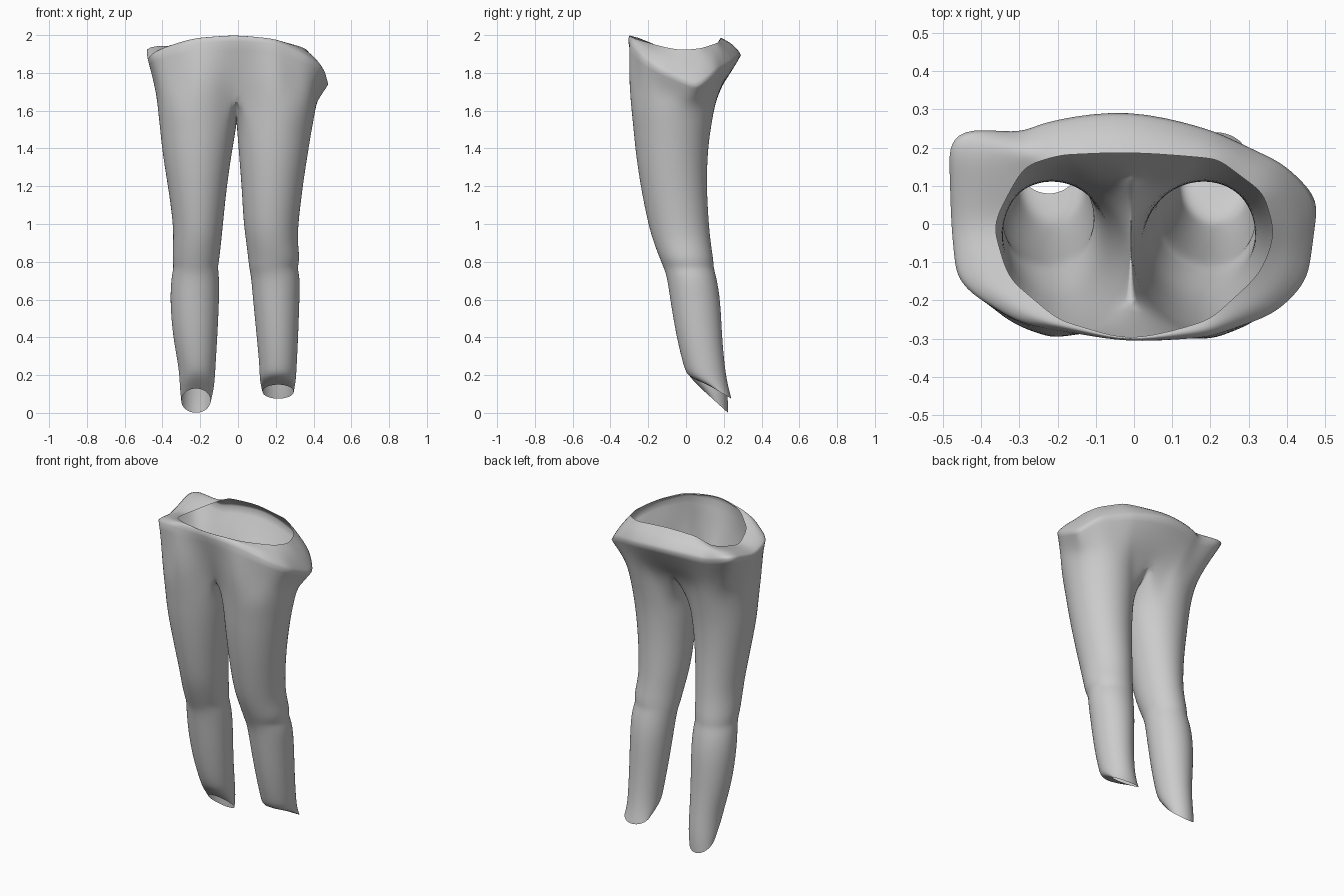
import bpy, bmesh
from math import sin, cos, atan2, pi

N = 24                 # points round each leg
SEAM = range(9, 16)    # leg points that form the shared crotch seam
CY = -0.04             # centre used for sorting the waist rings
GROW = 1.012           # makes up for the shrink of the smoothing

# leg sections: z, inner/outer x of left leg, inner/outer x of right leg, front y, back y
LEGS = [
    (0.24, 0.12, 0.312, 0.115, 0.310, -0.010, 0.205),
    (0.40, 0.11, 0.345, 0.10, 0.318, -0.050, 0.190),
    (0.60, 0.10, 0.360, 0.08, 0.325, -0.083, 0.182),
    (0.72, 0.10, 0.352, 0.07, 0.328, -0.100, 0.160),
    (0.77, 0.108, 0.340, 0.06, 0.312, -0.118, 0.145),
    (0.81, 0.10, 0.346, 0.055, 0.328, -0.135, 0.145),
    (0.90, 0.09, 0.343, 0.045, 0.315, -0.170, 0.130),
    (1.00, 0.08, 0.342, 0.03, 0.318, -0.200, 0.120),
    (1.20, 0.06, 0.370, 0.02, 0.342, -0.240, 0.108),
    (1.38, 0.033, 0.400, 0.005, 0.370, -0.266, 0.114),
    (1.49, 0.014, 0.410, -0.003, 0.388, -0.276, 0.128),
]
# hems per leg: front z, back z, inner x, outer x, front y, back y
HEMS = {
    -1: [(0.13, 0.00, 0.145, 0.300, 0.080, 0.222), (0.19, 0.09, 0.125, 0.308, 0.02, 0.222)],
    1: [(0.15, 0.075, 0.130, 0.295, 0.115, 0.240), (0.19, 0.15, 0.115, 0.306, 0.01, 0.220)],
}
# waist rings as key points, anticlockwise from the front
HIP = [(0, -.235, 1.78), (.09, -.285, 1.77), (.2, -.312, 1.76), (.39, -.21, 1.72), (.445, .03, 1.66),
       (.37, .13, 1.70), (.2, .19, 1.73), (0, .2, 1.74), (-.2, .195, 1.73), (-.39, .15, 1.74),
       (-.45, 0, 1.74), (-.41, -.2, 1.74), (-.22, -.305, 1.76), (-.09, -.285, 1.77)]
EDGE = [(0, -.314, 1.975), (.2, -.295, 1.955), (.36, -.24, 1.89), (.455, -.16, 1.83), (.485, .07, 1.72),
        (.4, .155, 1.81), (.2, .25, 1.86), (0, .305, 1.90), (-.1, .317, 1.91), (-.32, .235, 1.88),
        (-.49, .265, 1.95), (-.48, 0, 1.87), (-.465, -.16, 1.90), (-.3, -.26, 1.95)]
OPENING = [(0, -.31, 2.0), (.2, -.25, 1.975), (.33, -.13, 1.94), (.37, -.03, 1.92), (.34, .08, 1.93),
           (.22, .17, 1.96), (0, .19, 1.99), (-.2, .18, 1.98), (-.29, .15, 1.93), (-.37, 0, 1.90),
           (-.33, -.14, 1.94), (-.2, -.25, 1.985)]


def angle(p):
    return atan2(p[1] - CY, p[0]) % (2 * pi)


def sample(keys, a):
    """Point of a closed key ring at angle a."""
    ks = sorted((angle(k), k) for k in keys)
    ks = [(ks[-1][0] - 2 * pi, ks[-1][1])] + ks + [(ks[0][0] + 2 * pi, ks[0][1])]
    for (a0, p), (a1, q) in zip(ks, ks[1:]):
        if a0 <= a <= a1:
            t = (a - a0) / (a1 - a0)
            return tuple(u + (v - u) * t for u, v in zip(p, q))


def bridge(bm, lo, hi):
    n = len(lo)
    for i in range(n):
        j = (i + 1) % n
        bm.faces.new((lo[i], lo[j], hi[j], hi[i]))


def leg_ring(s, zf, zb, xin, xout, yf, yb):
    pts = []
    for k in range(N):
        c, d = cos(2 * pi * k / N), sin(2 * pi * k / N)
        pts.append((s * ((xin + xout) / 2 + GROW * (xout - xin) / 2 * c),
                    (yf + yb) / 2 + GROW * (yb - yf) / 2 * d,
                    (zf + zb) / 2 + (zb - zf) / 2 * d))
    return pts


bm = bmesh.new()
crease = bm.edges.layers.float.new("crease_edge")

# crotch seam shared by both legs, from back to front
seam = {}
for k in SEAM:
    t = (k - 12) / 3
    seam[k] = bm.verts.new((-0.008, -0.03 - 0.175 * t, 1.53 + 0.16 * t * t))

# legs, hem to crotch
arcs = {}
for s in (-1, 1):
    rings = [leg_ring(s, *h) for h in HEMS[s]]
    for z, li, lo, ri, ro, yf, yb in LEGS:
        xin, xout = (li, lo) if s < 0 else (ri, ro)
        rings.append(leg_ring(s, z, z, xin, xout, yf, yb))
    rings = [[bm.verts.new(p) for p in r] for r in rings]
    top = leg_ring(s, 1.62, 1.62, 0.0, 0.425 if s < 0 else 0.412, -0.29, 0.15)
    rings.append([seam[k] if k in seam else bm.verts.new(top[k]) for k in range(N)])
    for a, b in zip(rings, rings[1:]):
        bridge(bm, a, b)
    arcs[s] = [rings[-1][k % N] for k in range(15, N + 10)]   # front, round the outside, to back

# keep the crotch seam tight
for k in list(SEAM)[:-1]:
    bm.edges.get((seam[k], seam[k + 1]))[crease] = 0.6

# hips and folded-in waist
loop = arcs[1] + arcs[-1][::-1][1:-1]
angles = [angle(v.co) for v in loop]
edge = [sample(EDGE, a) for a in angles]
opening = [sample(OPENING, a) for a in angles]
lip = [tuple(e * .6 + o * .4 + h for e, o, h in zip(p, q, (0, 0, .02)))
       for p, q in zip(edge, opening)]
for pts in ([sample(HIP, a) for a in angles], edge, lip, opening):
    ring = [bm.verts.new(p) for p in pts]
    bridge(bm, loop, ring)
    if pts is edge:                      # crisp fold line round the waist
        for a, b in zip(ring, ring[1:] + ring[:1]):
            bm.edges.get((a, b))[crease] = 0.8
    loop = ring

bmesh.ops.recalc_face_normals(bm, faces=bm.faces)
mesh = bpy.data.meshes.new("trousers")
bm.to_mesh(mesh)
bm.free()
obj = bpy.data.objects.new("trousers", mesh)
bpy.context.collection.objects.link(obj)

# smooth cloth
sub = obj.modifiers.new("smooth", 'SUBSURF')
sub.levels = sub.render_levels = 2
for p in mesh.polygons:
    p.use_smooth = True
